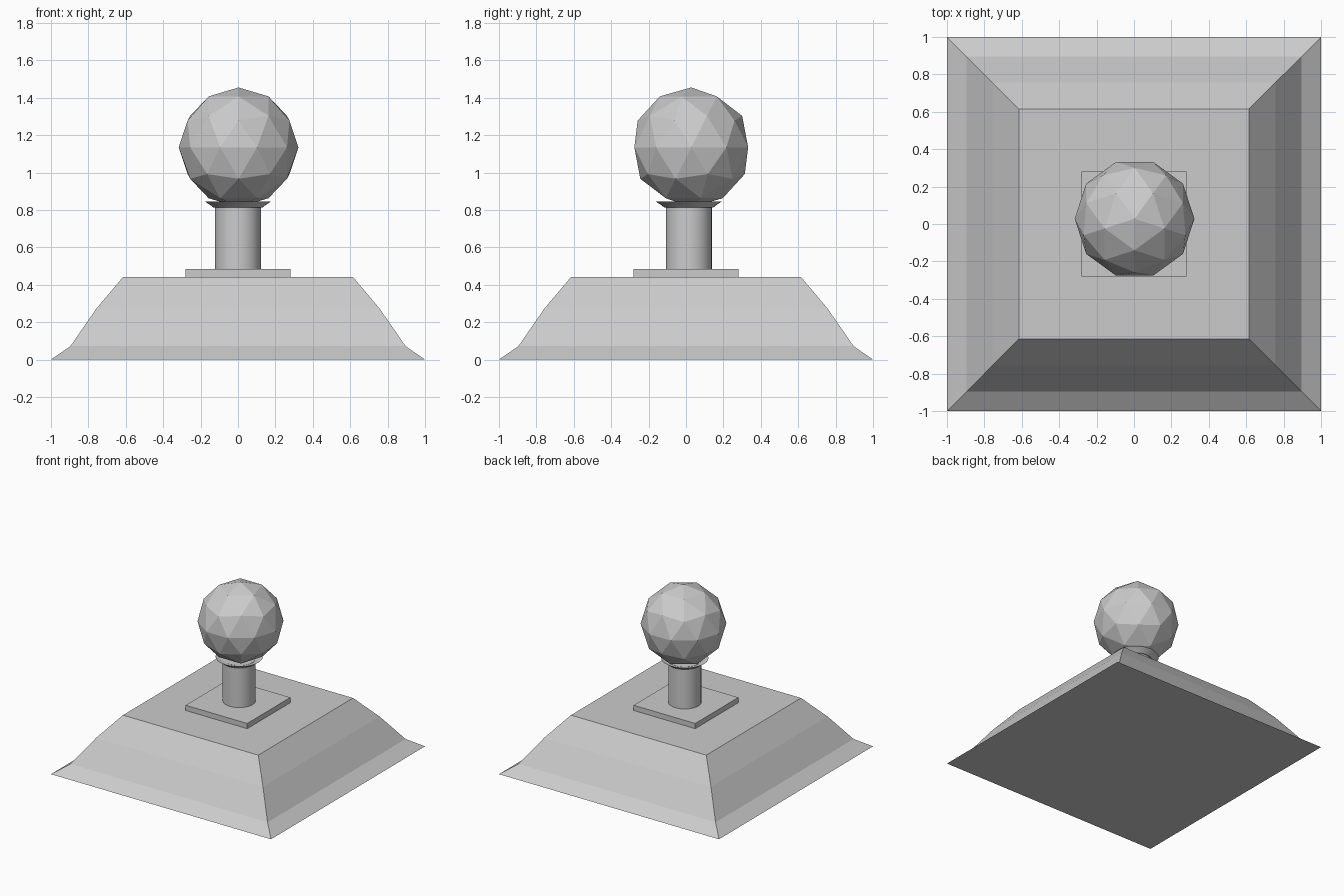
import bpy, bmesh
from math import radians, sin, cos, tau
from mathutils import Matrix

if "Cube" in bpy.data.objects:
    bpy.data.objects.remove(bpy.data.objects["Cube"])


def add_object(name, bm):
    mesh = bpy.data.meshes.new(name)
    bmesh.ops.recalc_face_normals(bm, faces=bm.faces[:])
    bm.to_mesh(mesh)
    bm.free()
    obj = bpy.data.objects.new(name, mesh)
    bpy.context.collection.objects.link(obj)
    return obj


def loft(name, profile, sides, phase=0.0, scale=1.0, centre=(0, 0)):
    """Stack polygon rings given as (radius, z), capped at both ends."""
    bm = bmesh.new()
    rings = []
    for r, z in profile:
        rings.append([bm.verts.new((centre[0] + r * scale * cos(phase + tau * i / sides),
                                    centre[1] + r * scale * sin(phase + tau * i / sides), z))
                      for i in range(sides)])
    for a, b in zip(rings, rings[1:]):
        for i in range(sides):
            j = (i + 1) % sides
            bm.faces.new((a[i], a[j], b[j], b[i]))
    bm.faces.new(rings[0][::-1])
    bm.faces.new(rings[-1])
    return add_object(name, bm)


SQUARE = dict(sides=4, phase=radians(45), scale=2 ** 0.5)

# Square stepped-slope cap and the small plinth on top of it
loft("cap_base", [(1.0, 0), (0.896, 0.072), (0.757, 0.273), (0.615, 0.441)], **SQUARE)
loft("plinth", [(0.28, 0.441), (0.28, 0.484)], **SQUARE)

# Round neck, and flared dish collar holding the ball
AXIS = (0, 0.015)
neck = loft("neck", [(0.123, 0.46), (0.123, 0.83)], 32, centre=AXIS)
collar = loft("collar", [(0.11, 0.812), (0.13, 0.812), (0.147, 0.826), (0.176, 0.845),
                         (0.145, 0.83), (0.11, 0.828)], 32, centre=AXIS)
for obj in (neck, collar):
    bpy.ops.object.select_all(action='DESELECT')
    obj.select_set(True)
    bpy.context.view_layer.objects.active = obj
    bpy.ops.object.shade_smooth_by_angle(angle=radians(30))

# Faceted ball finial
bm = bmesh.new()
bmesh.ops.create_icosphere(bm, subdivisions=2, radius=0.32,
                           matrix=Matrix.Translation((0.003, 0.028, 1.135))
                           @ Matrix.Rotation(radians(-18), 4, 'Z'))
add_object("ball", bm)
